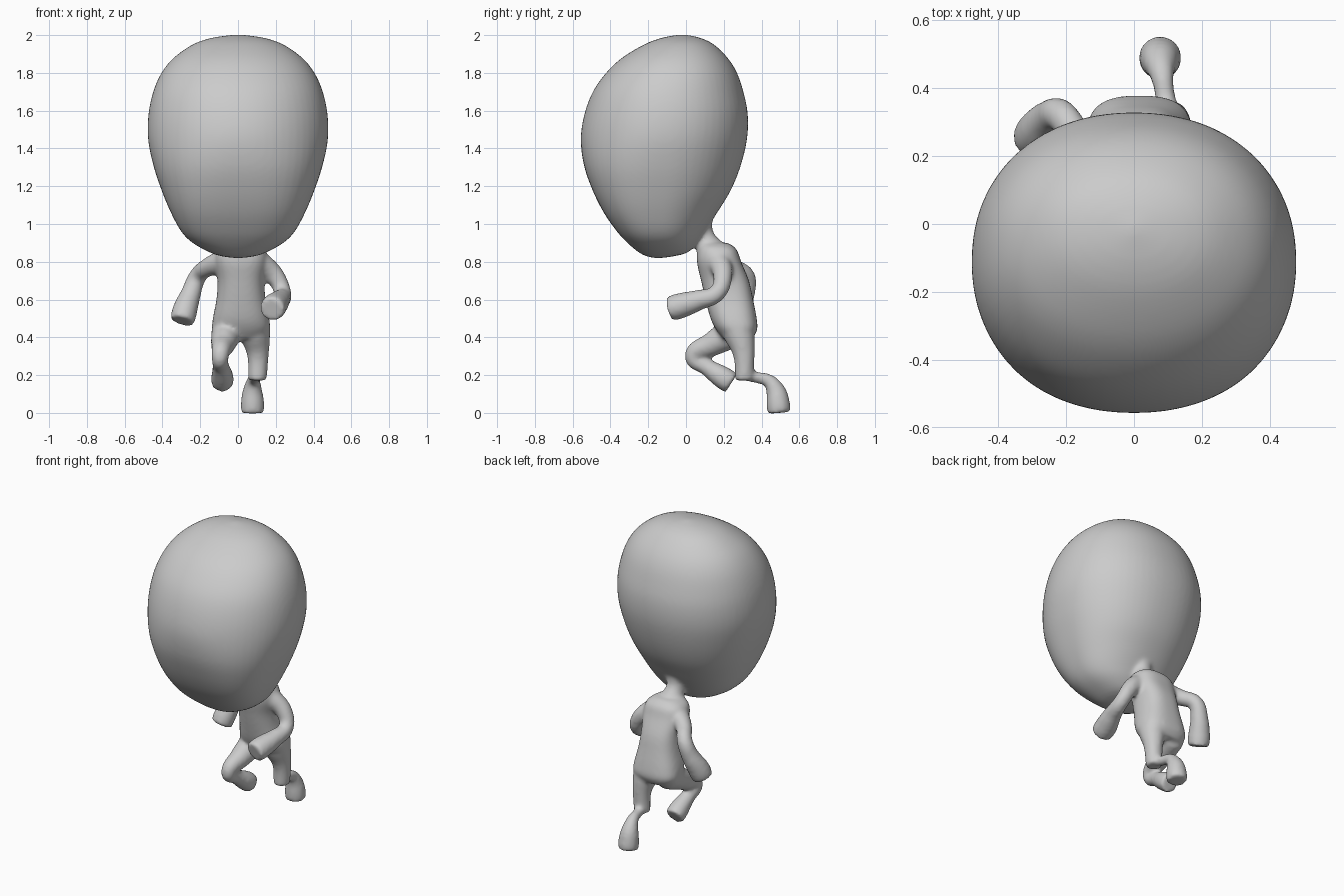
import bpy, bmesh, math

cube = bpy.data.objects.get("Cube")
if cube:
    bpy.data.objects.remove(cube, do_unlink=True)

skin = bpy.data.materials.new("plain_grey")
skin.use_nodes = True
grey = (0.6, 0.6, 0.6, 1)
skin.diffuse_color = grey
skin.node_tree.nodes["Principled BSDF"].inputs["Base Color"].default_value = grey
parts = []


def add_part(name, mesh):
    obj = bpy.data.objects.new(name, mesh)
    bpy.context.collection.objects.link(obj)
    parts.append(obj)


def refine(rows, steps=5):
    """Smoothly interpolate a list of section rows."""
    out = []
    for i in range(len(rows) - 1):
        a, b, c, d = (rows[min(max(i + k, 0), len(rows) - 1)] for k in (-1, 0, 1, 2))
        for s in range(steps):
            t = s / steps
            out.append([q + t / 2 * (r - p + t * (2 * p - 5 * q + 4 * r - w + t * (3 * (q - r) + w - p)))
                        for p, q, r, w in zip(a, b, c, d)])
    return out + [rows[-1]]


def loft(name, rows, mid, back_power, sides=64):
    """Rows: height, half width, front y, back y, squareness of the front."""
    bm = bmesh.new()
    rings = []
    for z, half, front, back, front_power in refine(rows):
        ring = []
        for i in range(sides):
            a = math.tau * i / sides
            c, s = math.cos(a), math.sin(a)
            power = front_power if s < 0 else back_power
            r = (abs(c) ** power + abs(s) ** power) ** (-1 / power)
            y = (front + back) / 2 + (back - front) / 2 * r * s
            ring.append(bm.verts.new((mid + half * r * c, y, z)))
        rings.append(ring)
    for low, high in zip(rings, rings[1:]):
        for i in range(sides):
            j = (i + 1) % sides
            bm.faces.new((low[i], low[j], high[j], high[i]))
    bm.faces.new(rings[0][::-1])
    bm.faces.new(rings[-1])
    bmesh.ops.recalc_face_normals(bm, faces=bm.faces[:])
    mesh = bpy.data.meshes.new(name)
    bm.to_mesh(mesh)
    bm.free()
    add_part(name, mesh)


def limb(name, points):
    """Round limb with blunt ends through points of x, y, z, radius."""
    curve = bpy.data.curves.new(name, "CURVE")
    curve.dimensions = "3D"
    curve.bevel_depth = 1
    curve.bevel_resolution = 6
    curve.resolution_u = 8
    curve.use_fill_caps = True
    spline = curve.splines.new("BEZIER")
    spline.radius_interpolation = "CARDINAL"
    spline.bezier_points.add(len(points) - 1)
    for bp, (x, y, z, r) in zip(spline.bezier_points, points):
        bp.co = (x, y, z)
        bp.radius = r
        bp.handle_left_type = bp.handle_right_type = "AUTO"
    temp = bpy.data.objects.new(name, curve)
    bpy.context.collection.objects.link(temp)
    graph = bpy.context.evaluated_depsgraph_get()
    mesh = bpy.data.meshes.new_from_object(temp.evaluated_get(graph))
    bpy.data.objects.remove(temp, do_unlink=True)
    bm = bmesh.new()
    bm.from_mesh(mesh)
    bmesh.ops.remove_doubles(bm, verts=bm.verts[:], dist=0.0001)
    bmesh.ops.recalc_face_normals(bm, faces=bm.faces[:])
    bm.to_mesh(mesh)
    bm.free()
    add_part(name, mesh)


# Oversized egg-shaped head, leaning forward, with a boxy jaw
loft("head", [
    (0.82, 0.02, -0.17, -0.13, 2.3), (0.83, 0.09, -0.21, -0.06, 2.4),
    (0.85, 0.15, -0.25, 0.01, 2.5), (0.90, 0.24, -0.31, 0.06, 2.7),
    (0.96, 0.30, -0.365, 0.1, 2.8), (1.06, 0.355, -0.435, 0.165, 2.8),
    (1.18, 0.405, -0.495, 0.238, 2.65), (1.31, 0.448, -0.54, 0.29, 2.4),
    (1.45, 0.476, -0.557, 0.323, 2.15), (1.58, 0.474, -0.538, 0.327, 2.1),
    (1.7, 0.449, -0.493, 0.304, 2.1), (1.8, 0.405, -0.423, 0.27, 2.1),
    (1.88, 0.34, -0.338, 0.22, 2.1), (1.95, 0.24, -0.222, 0.148, 2.1),
    (1.985, 0.14, -0.13, 0.077, 2.1), (2.002, 0.02, -0.04, 0.0, 2)],
    mid=0, back_power=2.15)

# Neck and torso
limb("neck", [(0.01, 0.06, 1.04, 0.085), (0.01, 0.093, 0.94, 0.056), (0.015, 0.14, 0.84, 0.085)])
loft("torso", [
    (0.9, 0.07, 0.08, 0.225, 2.2), (0.865, 0.125, 0.065, 0.268, 2.3),
    (0.80, 0.137, 0.058, 0.292, 2.4), (0.70, 0.124, 0.08, 0.333, 2.4),
    (0.60, 0.13, 0.103, 0.355, 2.4), (0.50, 0.149, 0.13, 0.374, 2.4),
    (0.44, 0.152, 0.16, 0.377, 2.4), (0.39, 0.12, 0.20, 0.35, 2.2)],
    mid=0.016, back_power=2.7)

# Arms: left swings forward, right swings back
limb("left_arm", [(0.1, 0.17, 0.81, 0.062), (0.195, 0.195, 0.725, 0.052),
                  (0.237, 0.165, 0.635, 0.046), (0.22, 0.06, 0.595, 0.056),
                  (0.193, -0.03, 0.567, 0.068), (0.18, -0.087, 0.55, 0.066)])
limb("right_arm", [(-0.08, 0.19, 0.80, 0.065), (-0.16, 0.25, 0.77, 0.05),
                   (-0.215, 0.32, 0.72, 0.048), (-0.25, 0.31, 0.63, 0.055),
                   (-0.282, 0.27, 0.54, 0.067), (-0.295, 0.248, 0.485, 0.065)])

# Legs: right knee raised, left leg pushing off behind
limb("right_leg", [(-0.055, 0.28, 0.44, 0.085), (-0.078, 0.14, 0.365, 0.066),
                   (-0.095, 0.038, 0.295, 0.046), (-0.09, 0.11, 0.243, 0.046),
                   (-0.083, 0.19, 0.19, 0.06), (-0.083, 0.24, 0.158, 0.06)])
limb("left_leg", [(0.085, 0.275, 0.44, 0.088), (0.105, 0.305, 0.32, 0.06), (0.103, 0.31, 0.172, 0.05)])
limb("left_foot", [(0.1, 0.3, 0.21, 0.036), (0.092, 0.37, 0.188, 0.031),
                   (0.083, 0.435, 0.172, 0.036), (0.077, 0.474, 0.12, 0.052),
                   (0.077, 0.488, 0.05, 0.063), (0.077, 0.492, 0.0, 0.062)])

# Fuse everything into one soft skin
bpy.ops.object.select_all(action="DESELECT")
for part in parts:
    part.select_set(True)
figure = parts[0]
bpy.context.view_layer.objects.active = figure
bpy.ops.object.join()
figure.name = figure.data.name = "running_figure"
figure.data.materials.clear()
figure.data.materials.append(skin)
remesh = figure.modifiers.new("fuse", "REMESH")
remesh.mode = "VOXEL"
remesh.voxel_size = 0.011
remesh.use_smooth_shade = True
soften = figure.modifiers.new("soften", "SMOOTH")
soften.factor = 0.5
soften.iterations = 12
